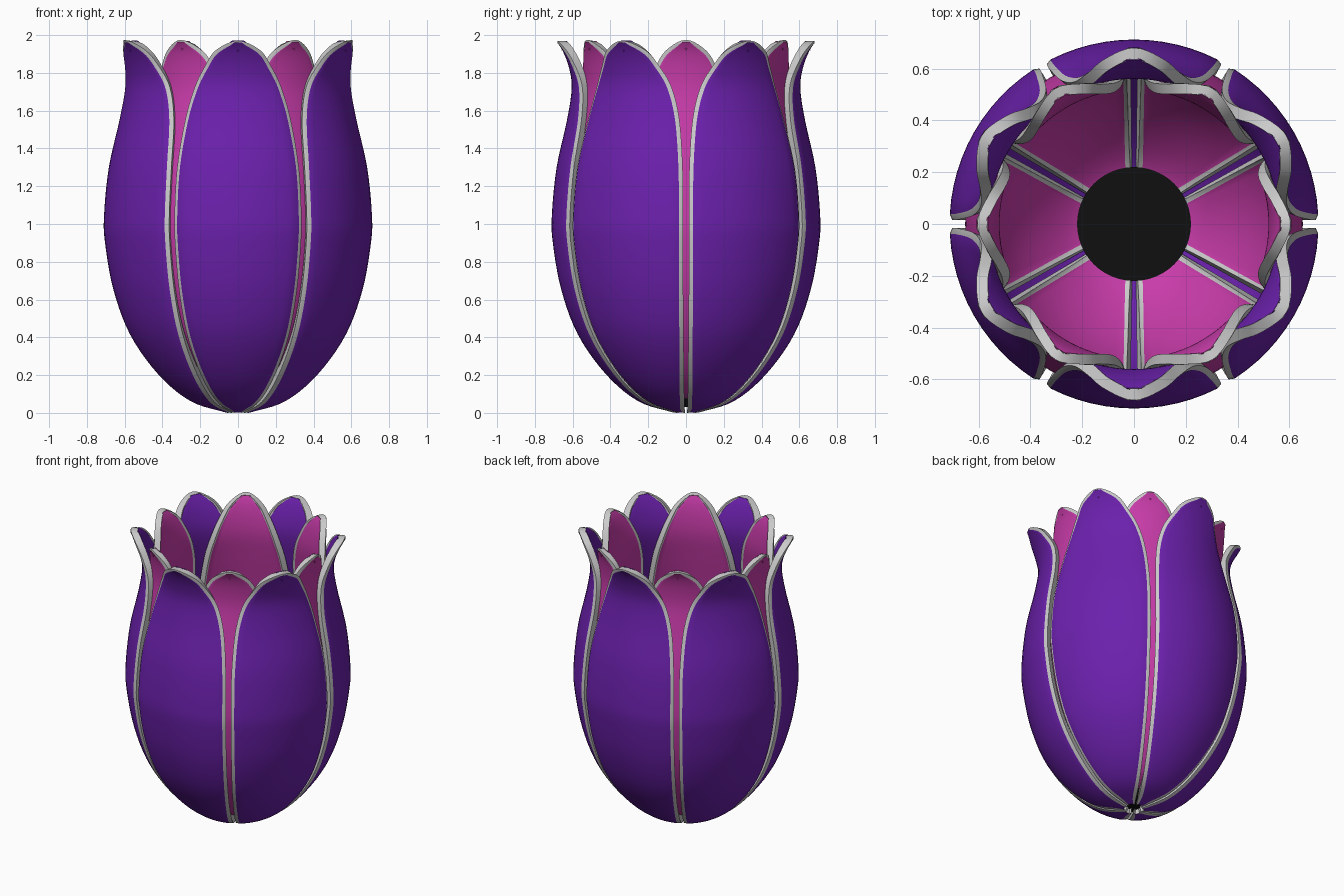
import bpy, bmesh, math
from mathutils import Vector

if "Cube" in bpy.data.objects:
    bpy.data.objects.remove(bpy.data.objects["Cube"])


def material(name, color):
    m = bpy.data.materials.new(name)
    m.diffuse_color = (*color, 1)
    m.use_nodes = True
    m.node_tree.nodes["Principled BSDF"].inputs["Base Color"].default_value = m.diffuse_color
    return m


PURPLE = material("purple", (0.15, 0.015, 0.42))
PINK = material("pink", (0.58, 0.045, 0.40))
GREY = material("rim_grey", (0.60, 0.60, 0.60))
BLACK = material("black", (0.005, 0.005, 0.005))

# Petal profile rows: radius, height, half width in degrees
OUTER = [(.06, .0, 24), (.25, .06, 28), (.42, .20, 28.5), (.57, .41, 28.7),
         (.66, .65, 28.7), (.705, .90, 28.7), (.71, 1.05, 28.7), (.685, 1.30, 28.5),
         (.63, 1.55, 26.8), (.605, 1.72, 22.8), (.62, 1.83, 17), (.655, 1.92, 10.5),
         (.69, 1.97, 0)]
INNER = [(.05, .055, 24), (.23, .11, 28), (.38, .24, 28.5), (.51, .43, 28.7),
         (.60, .66, 28.7), (.645, .90, 28.7), (.65, 1.05, 28.7), (.63, 1.30, 28.5),
         (.585, 1.55, 26.8), (.56, 1.71, 22.8), (.565, 1.83, 17), (.585, 1.92, 10.5),
         (.615, 1.975, 0)]


def spline(rows, steps=5):
    """Smooth (radius, height, half width) curve ending in a rounded tip."""
    p = [Vector((r, z, r * math.radians(d))) for r, z, d in rows]
    p = [2 * p[0] - p[1]] + p + [Vector((p[-2].x, p[-2].y, -p[-2].z))]
    out = []
    for i in range(1, len(p) - 2):
        a, b, c, d = p[i - 1:i + 3]
        for k in range(steps):
            t = k / steps
            out.append(0.5 * (2 * b + (c - a) * t + (2 * a - 5 * b + 4 * c - d) * t * t
                              + (3 * b - a - 3 * c + d) * t ** 3))
    return out + [p[-2]]


def petal_mesh(name, rows, color, thickness, band=0.022, cols=12):
    pts = spline(rows)
    arc = [0.0]
    for a, b in zip(pts, pts[1:]):
        arc.append(arc[-1] + (b.xy - a.xy).length)

    def place(s, a, drop=0.0):
        a = min(max(a, 0), arc[-1])
        i = next(k for k in range(1, len(arc)) if arc[k] >= a)
        q = pts[i - 1].lerp(pts[i], (a - arc[i - 1]) / max(arc[i] - arc[i - 1], 1e-9))
        ang = s / q.x - math.pi / 2
        r = q.x - drop
        return (r * math.cos(ang), r * math.sin(ang), q.y)

    bm = bmesh.new()
    grid = []
    last = len(pts) - 1
    for i, q in enumerate(pts):
        j, k = max(i - 1, 0), min(i + 1, last)
        tan = Vector((pts[k].z - pts[j].z, arc[k] - arc[j])).normalized()
        if i == last:
            tan = Vector((-1, 0))
        w = min(band, q.z * 0.4) if i < last else band
        h_in = max(q.z - w * tan.y, 0)
        a_in = arc[i] + w * tan.x
        row = [place(-q.z, arc[i], 0.01)]
        row += [place(h_in * (2 * c / cols - 1), a_in) for c in range(cols + 1)]
        row.append(place(q.z, arc[i], 0.01))
        grid.append([bm.verts.new(v) for v in row])
    for lo, hi in zip(grid, grid[1:]):
        for c in range(cols + 2):
            f = bm.faces.new((lo[c], lo[c + 1], hi[c + 1], hi[c]))
            f.material_index = 1 if c in (0, cols + 1) else 0
    bmesh.ops.remove_doubles(bm, verts=bm.verts, dist=0.0005)
    me = bpy.data.meshes.new(name)
    bm.to_mesh(me)
    bm.free()
    me.materials.append(color)
    me.materials.append(GREY)
    ob = bpy.data.objects.new(name, me)
    bpy.context.collection.objects.link(ob)
    bpy.ops.object.select_all(action='DESELECT')
    ob.select_set(True)
    bpy.context.view_layer.objects.active = ob
    # Thickness with a grey rim
    mod = ob.modifiers.new("thickness", 'SOLIDIFY')
    mod.thickness = thickness
    mod.offset = -1
    mod.material_offset_rim = 1
    bpy.ops.object.modifier_apply(modifier=mod.name)
    bpy.ops.object.shade_smooth_by_angle(angle=math.radians(40))
    return ob


def ring(ob, start):
    """Six copies of a petal around the z axis."""
    for k in range(6):
        o = ob if k == 0 else ob.copy()
        if k:
            bpy.context.collection.objects.link(o)
        o.rotation_euler.z = math.radians(start + 60 * k)


ring(petal_mesh("outer_petal", OUTER, PURPLE, 0.045), 0)
ring(petal_mesh("inner_petal", INNER, PINK, 0.04), 30)

# Black flower centre
bpy.ops.mesh.primitive_cone_add(vertices=48, radius1=0.09, radius2=0.22,
                                depth=0.125, location=(0, 0, 0.0925))
core = bpy.context.object
core.name = "flower_centre"
core.data.materials.append(BLACK)
bpy.ops.object.shade_smooth_by_angle(angle=math.radians(30))
